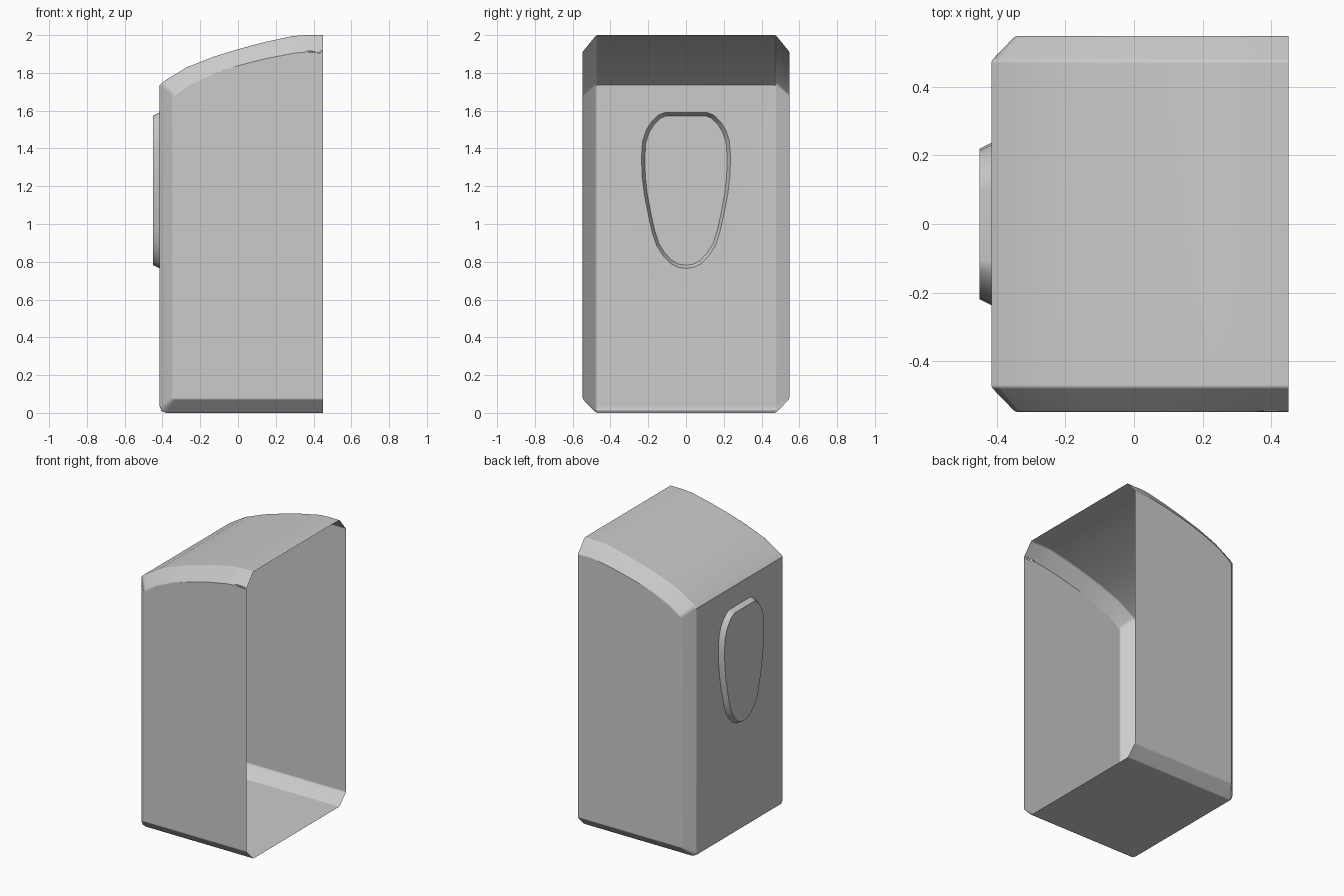
import bpy
import bmesh

cube = bpy.data.objects.get("Cube")
if cube:
    bpy.data.objects.remove(cube, do_unlink=True)

GREY = (0.6, 0.6, 0.6, 1)
mat = bpy.data.materials.new("plain grey")
mat.use_nodes = True
mat.diffuse_color = GREY
mat.node_tree.nodes["Principled BSDF"].inputs["Base Color"].default_value = GREY

WALL_X, TIP_X = -0.415, -0.45
bm = bmesh.new()

# Cover profile in x, z: from the open end along the floor, up the wall, over the roof
full = [(0.45, 0), (-0.38, 0), (-0.405, 0.01), (WALL_X, 0.035), (WALL_X, 1.735),
        (-0.39, 1.757), (-0.27, 1.83), (-0.13, 1.885), (0, 1.925), (0.15, 1.965),
        (0.29, 1.995), (0.36, 2), (0.45, 2)]
# Matching profile of the flat side panels, set in by the chamfer
inner = [(0.45, 0.073), (-0.335, 0.073), (-0.342, 0.075), (-0.345, 0.08), (-0.345, 1.675),
         (-0.33, 1.69), (-0.25, 1.745), (-0.12, 1.8), (0, 1.838), (0.15, 1.876),
         (0.29, 1.903), (0.36, 1.91), (0.45, 1.912)]


def section(profile, y):
    return [bm.verts.new((x, y, z)) for x, z in profile]


# Loft the shell across y and close the two sides
rows = [section(inner, -0.547), section(full, -0.475),
        section(full, 0.475), section(inner, 0.547)]
chamfer_edges = []
for a, b in zip(rows, rows[1:]):
    for i in range(len(full) - 1):
        bm.faces.new((a[i], a[i + 1], b[i + 1], b[i]))
for row in (rows[0], rows[-1]):
    bm.faces.new(row)
for row in rows:
    chamfer_edges += [bm.edges.get(pair) for pair in zip(row, row[1:])]

# Slightly soften the chamfer borders
bmesh.ops.bevel(bm, geom=chamfer_edges, offset=0.007, offset_type='OFFSET',
                segments=2, profile=0.5, affect='EDGES', clamp_overlap=True)
bmesh.ops.recalc_face_normals(bm, faces=bm.faces)

# Open the end wall so that the raised badge can be set into it
wall = max((f for f in bm.faces if abs(f.normal.x) > 0.99), key=lambda f: f.calc_area())
border = list(wall.edges)
bmesh.ops.delete(bm, geom=[wall], context='FACES_ONLY')

# Half outline of the badge in y, z, mirrored to a closed loop
half = [(0, 0.765), (0.04, 0.77), (0.08, 0.79), (0.12, 0.83), (0.155, 0.885),
        (0.18, 0.96), (0.2, 1.05), (0.22, 1.15), (0.232, 1.25), (0.236, 1.35),
        (0.23, 1.44), (0.21, 1.5), (0.18, 1.545), (0.145, 1.578), (0.11, 1.59)]
outline = half + [(-y, z) for y, z in reversed(half[1:])]
MID_Z = 1.178
base = [bm.verts.new((WALL_X, y, z)) for y, z in outline]
tip = [bm.verts.new((TIP_X, y * 0.925, MID_Z + (z - MID_Z) * 0.958)) for y, z in outline]
count = len(outline)
for i in range(count):
    j = (i + 1) % count
    bm.faces.new((base[i], base[j], tip[j], tip[i]))
bm.faces.new(tip)
hole = [bm.edges.get((base[i], base[(i + 1) % count])) for i in range(count)]
bmesh.ops.triangle_fill(bm, edges=border + hole, use_beauty=True, use_dissolve=False)

# Turn all faces outward
bmesh.ops.recalc_face_normals(bm, faces=bm.faces)
side = max(bm.faces, key=lambda f: f.calc_center_median().y)
if side.normal.y < 0:
    bmesh.ops.reverse_faces(bm, faces=bm.faces)

mesh = bpy.data.meshes.new("cover_shell")
bm.to_mesh(mesh)
bm.free()
mesh.materials.append(mat)
shell = bpy.data.objects.new("cover_shell", mesh)
bpy.context.collection.objects.link(shell)

# Smooth shading with a crisp badge
bpy.ops.object.select_all(action='DESELECT')
shell.select_set(True)
bpy.context.view_layer.objects.active = shell
bpy.ops.object.shade_smooth_by_angle(angle=0.6)
weighted = shell.modifiers.new("even shading", 'WEIGHTED_NORMAL')
weighted.keep_sharp = True
